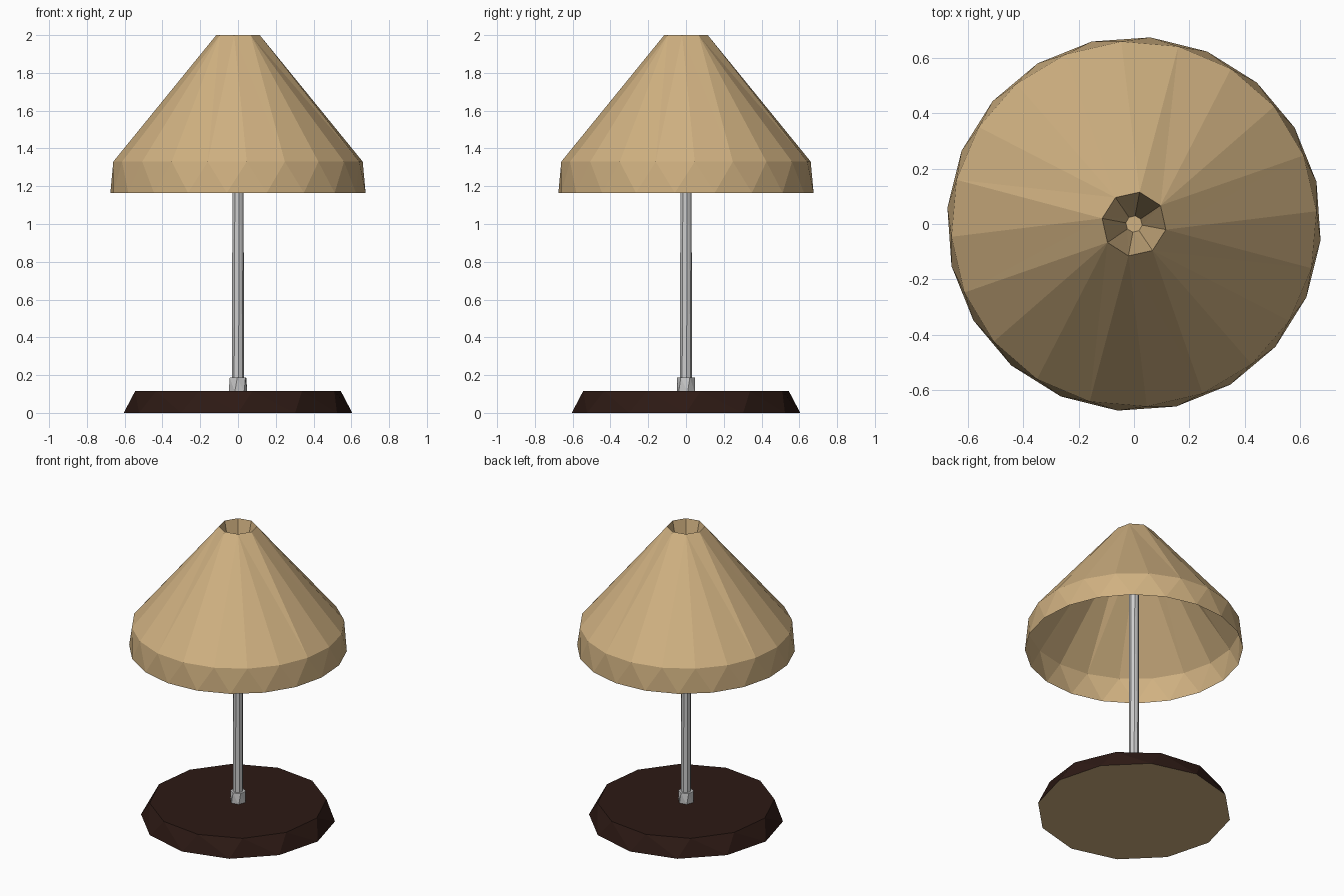
import bpy, bmesh
from math import sin, cos, radians

if "Cube" in bpy.data.objects:
    bpy.data.objects.remove(bpy.data.objects["Cube"])


def material(name, rgb):
    m = bpy.data.materials.new(name)
    m.diffuse_color = (*rgb, 1)
    m.use_nodes = True
    m.node_tree.nodes["Principled BSDF"].inputs["Base Color"].default_value = m.diffuse_color
    return m


def zip_rings(bm, a, b):
    """Join two rings of (angle, vertex), running anticlockwise, with triangles; a is the lower/outer one."""
    na, nb = len(a), len(b)

    def angle(ring, k):
        return ring[k % len(ring)][0] + 360 * (k // len(ring))

    i = j = 0
    while i < na or j < nb:
        va, vb = a[i % na][1], b[j % nb][1]
        if j >= nb or (i < na and angle(a, i + 1) <= angle(b, j + 1)):
            bm.faces.new((va, a[(i + 1) % na][1], vb))
            i += 1
        else:
            bm.faces.new((va, b[(j + 1) % nb][1], vb))
            j += 1


def loft(name, rings, mats=(), cap_start=False, cap_end=True):
    """Rings are (radius, height, sides, start angle); flat caps are optional."""
    bm = bmesh.new()
    made = []
    for r, z, n, start in rings:
        ring = []
        for k in range(n):
            t = start + 360 * k / n
            ring.append((t, bm.verts.new((r * cos(radians(t)), r * sin(radians(t)), z))))
        made.append(ring)
    for a, b in zip(made, made[1:]):
        zip_rings(bm, a, b)
    if cap_end:
        bm.faces.new([v for _, v in made[-1]])
    if cap_start:
        f = bm.faces.new([v for _, v in reversed(made[0])])
        f.material_index = max(0, len(mats) - 1)
    me = bpy.data.meshes.new(name)
    bm.to_mesh(me)
    bm.free()
    for m in mats:
        me.materials.append(m)
    ob = bpy.data.objects.new(name, me)
    bpy.context.collection.objects.link(ob)
    return ob


tan = material("tan", (0.63, 0.44, 0.22))
wood = material("dark_wood", (0.026, 0.010, 0.007))

# Base disc with a pale underside
loft("base", [(0.605, 0, 12, 0), (0.55, 0.115, 12, 8)], (wood, tan), cap_start=True)

# Collar and pole
loft("collar", [(0.05, 0.11, 6, 10), (0.048, 0.187, 6, 25)])
loft("pole", [(0.032, 0.11, 8, 5), (0.03, 1.6, 8, 15)])

# Shade: skirt, cone, then a funnel folding back down to the pole
loft("shade", [(0.678, 1.165, 20, -5), (0.662, 1.33, 20, 4),
               (0.117, 2.0, 8, -10), (0.03, 1.605, 8, -8)], (tan,))
